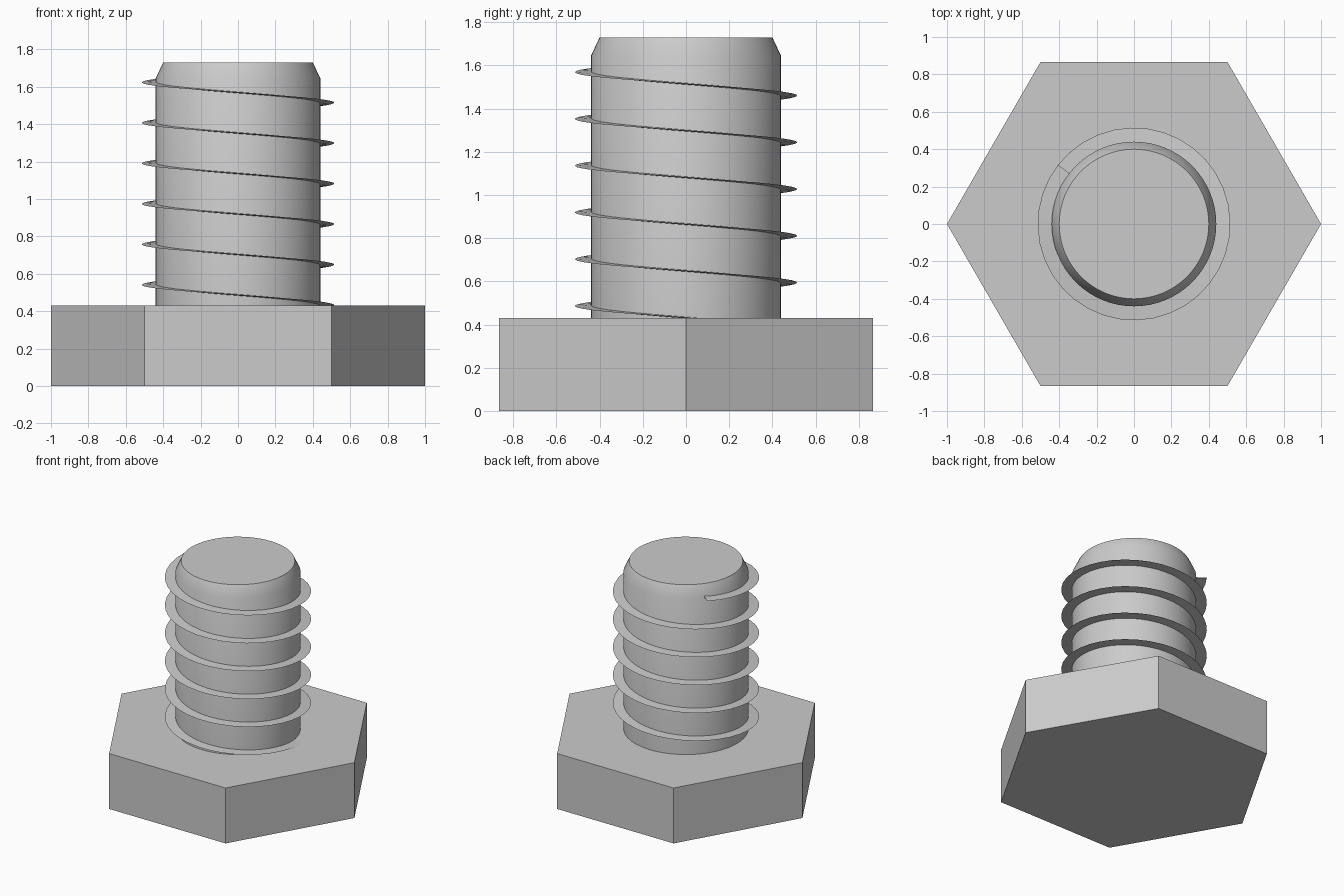
import bpy
import bmesh
from math import cos, sin, pi, radians

cube = bpy.data.objects.get("Cube")
if cube:
    bpy.data.objects.remove(cube, do_unlink=True)

HEAD_TOP = 0.43
SHANK_R, TIP_R, THREAD_R = 0.44, 0.40, 0.515
PITCH = 0.2165

steel = bpy.data.materials.new("grey steel")
steel.use_nodes = True
GREY = (0.6, 0.6, 0.6, 1)
steel.diffuse_color = GREY
bsdf = next(n for n in steel.node_tree.nodes if n.type == "BSDF_PRINCIPLED")
bsdf.inputs["Base Color"].default_value = GREY


def ring(bm, radius, z, count):
    return [bm.verts.new((radius * cos(2 * pi * i / count),
                          radius * sin(2 * pi * i / count), z))
            for i in range(count)]


def bridge(bm, a, b):
    """Join two closed loops of vertices with quads."""
    n = len(a)
    for i in range(n):
        bm.faces.new((a[i], a[(i + 1) % n], b[(i + 1) % n], b[i]))


def finish(bm, name, smooth=False):
    bmesh.ops.recalc_face_normals(bm, faces=bm.faces)
    mesh = bpy.data.meshes.new(name)
    bm.to_mesh(mesh)
    bm.free()
    mesh.materials.append(steel)
    obj = bpy.data.objects.new(name, mesh)
    bpy.context.collection.objects.link(obj)
    if smooth:
        bpy.ops.object.select_all(action="DESELECT")
        obj.select_set(True)
        bpy.context.view_layer.objects.active = obj
        bpy.ops.object.shade_smooth_by_angle(angle=radians(35))
    return obj


def turned(name, profile, count, smooth=False):
    """Closed solid from (radius, height) pairs."""
    bm = bmesh.new()
    rings = [ring(bm, r, z, count) for r, z in profile]
    for a, b in zip(rings, rings[1:]):
        bridge(bm, a, b)
    bm.faces.new(rings[0])
    bm.faces.new(rings[-1])
    return finish(bm, name, smooth)


# Hexagonal head and round shank with a chamfered end
turned("hex_head", [(1, 0), (1, HEAD_TOP)], 6)
turned("shank", [(SHANK_R, HEAD_TOP - 0.05), (SHANK_R, 1.645), (TIP_R, 1.73)],
       64, smooth=True)

# Thin left-handed thread, wound down from its upper end into the head
bm = bmesh.new()
START, TOP, TURNS, STEPS = radians(142), 1.646, 5.75, 36
sections = []
for i in range(int(TURNS * STEPS) + 1):
    turn = i / STEPS
    a = START + turn * 2 * pi
    z = TOP - turn * PITCH
    sections.append([bm.verts.new((r * cos(a), r * sin(a), z + dz))
                     for r, dz in ((SHANK_R - 0.01, -0.004),
                                   (THREAD_R, 0),
                                   (SHANK_R - 0.01, 0.004))])
for a, b in zip(sections, sections[1:]):
    bridge(bm, a, b)
bm.faces.new(sections[0])
bm.faces.new(sections[-1])
finish(bm, "thread", smooth=True)
